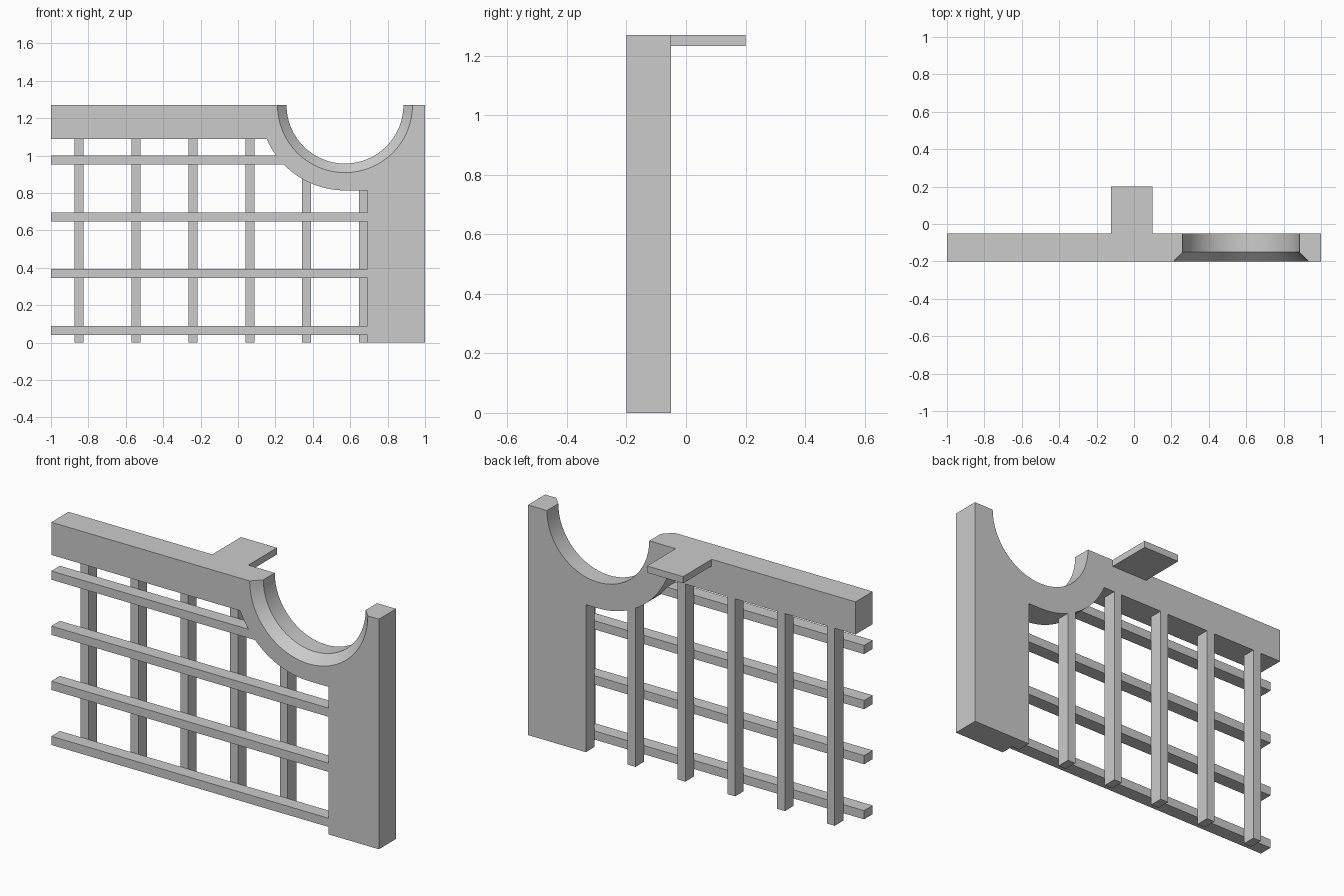
import bpy
import bmesh
from math import sin, cos, pi, asin

if "Cube" in bpy.data.objects:
    bpy.data.objects.remove(bpy.data.objects["Cube"])

FRONT, CHAMFER, MID, BACK = -0.2, -0.15, -0.125, -0.05
TOP, BEAM_Z, POST_X = 1.27, 1.09, 0.693
CX, R_IN, R_RIM, R_OUT = 0.572, 0.3125, 0.361, 0.456
SEG = 32


def box(name, x0, x1, y0, y1, z0, z1):
    bm = bmesh.new()
    bmesh.ops.create_cube(bm, size=1)
    for v in bm.verts:
        v.co = ((x0 + x1) / 2 + v.co.x * (x1 - x0),
                (y0 + y1) / 2 + v.co.y * (y1 - y0),
                (z0 + z1) / 2 + v.co.z * (z1 - z0))
    return finish(name, bm)


def finish(name, bm):
    bmesh.ops.recalc_face_normals(bm, faces=bm.faces)
    mesh = bpy.data.meshes.new(name)
    bm.to_mesh(mesh)
    bm.free()
    obj = bpy.data.objects.new(name, mesh)
    bpy.context.collection.objects.link(obj)
    return obj


def arc(radius, a0, a1, n):
    return [(CX + radius * cos(a0 + (a1 - a0) * i / n),
             TOP + radius * sin(a0 + (a1 - a0) * i / n)) for i in range(n + 1)]


def frame_profile(radius):
    start = -pi + asin((TOP - BEAM_Z) / R_OUT)
    return ([(-1, TOP), (-1, BEAM_Z)]
            + arc(R_OUT, start, -pi / 2, SEG // 2)
            + [(POST_X, TOP - R_OUT), (POST_X, 0), (1, 0), (1, TOP)]
            + arc(radius, 0, -pi, SEG))


# Frame: beam, post and half-round cradle with a chamfered front rim
bm = bmesh.new()
rings = [[bm.verts.new((x, y, z)) for x, z in frame_profile(r)]
         for y, r in ((FRONT, R_RIM), (CHAMFER, R_IN), (BACK, R_IN))]
bm.faces.new(rings[0])
bm.faces.new(rings[-1][::-1])
for a, b in zip(rings, rings[1:]):
    for i in range(len(a)):
        j = (i + 1) % len(a)
        bm.faces.new((a[i], b[i], b[j], a[j]))
frame = finish("frame", bm)
bpy.context.view_layer.objects.active = frame
frame.select_set(True)
bpy.ops.object.shade_smooth_by_angle(angle=pi / 6)
frame.select_set(False)

# Rear vertical bars, ending under the beam or the cradle
for i, top in enumerate((BEAM_Z, BEAM_Z, BEAM_Z, BEAM_Z, 0.88, TOP - R_OUT)):
    x = -0.849 + i * 0.304
    box(f"vertical_bar_{i + 1}", x - 0.024, x + 0.024, MID, BACK, 0, top)

# Front horizontal bars
for i, right in enumerate((POST_X, POST_X, POST_X, 0.245)):
    z = 0.065 + i * 0.304
    box(f"horizontal_bar_{i + 1}", -1, right, FRONT, MID, z - 0.024, z + 0.024)

# Rear mounting tab
box("mounting_tab", -0.122, 0.098, BACK, 0.2, 1.233, TOP)
